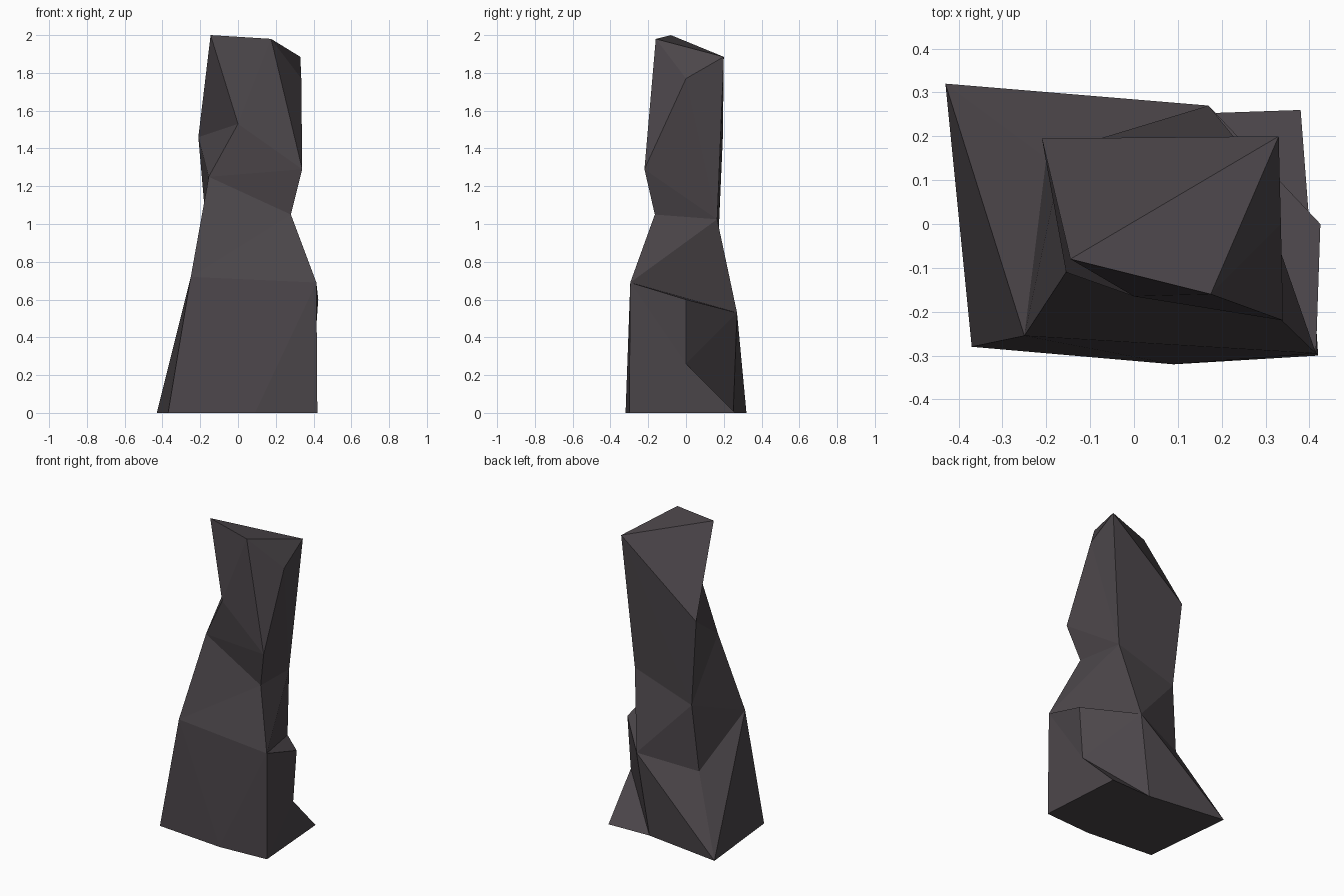
import bpy
import bmesh

cube = bpy.data.objects.get("Cube")
if cube:
    bpy.data.objects.remove(cube, do_unlink=True)

# One dark stone colour
stone = bpy.data.materials.new("dark stone")
stone.use_nodes = True
colour = (0.07, 0.06, 0.067, 1)
stone.diffuse_color = colour
stone.node_tree.nodes["Principled BSDF"].inputs["Base Color"].default_value = colour

# Corners of the rock, level by level
corners = {
    # foot
    "foot_right": (-.37, -.28, 0), "foot_front": (.09, -.32, 0),
    "foot_left": (.42, -.3, 0), "foot_back_left": (.38, .26, 0),
    "foot_back": (.09, .25, 0), "foot_back_right": (-.43, .32, 0),
    # lower block with its undercut back corner
    "notch": (.4, 0, .26), "overhang": (.425, 0, .6),
    "hip_back": (.17, .27, .53), "hip_back_right": (-.2, .15, .46),
    "hip_left": (.415, -.295, .69), "hip_right": (-.25, -.255, .72),
    # waist
    "waist_back_right": (-.16, .17, .89), "waist_back_left": (.255, .165, 1.025),
    "waist_left": (.28, -.165, 1.05), "waist_right": (-.155, -.11, 1.25),
    # shoulder
    "shoulder_left": (.34, -.22, 1.29), "shoulder_back": (-.21, .195, 1.46),
    "shoulder_front": (0, -.165, 1.53),
    # crown
    "side": (.335, 0, 1.77), "peak_back": (.33, .2, 1.885),
    "peak_left": (.175, -.16, 1.98), "peak_right": (-.145, -.08, 2),
}

# Facets fan out from a hub corner along the rim around it
fans = [
    ("peak_back", "peak_right peak_left side waist_back_left waist_back_right "
                  "shoulder_back peak_right"),
    ("shoulder_front", "peak_right peak_left shoulder_left waist_right "
                       "shoulder_back peak_right"),
    ("shoulder_left", "peak_left side waist_back_left waist_left waist_right"),
    ("waist_back_right", "waist_back_left hip_back hip_back_right hip_right "
                         "waist_right shoulder_back"),
    ("hip_left", "waist_back_left waist_left hip_right foot_front foot_left "
                 "notch overhang hip_back waist_back_left"),
    ("notch", "foot_left foot_back_left foot_back hip_back overhang"),
    ("hip_right", "waist_right waist_left"),
    ("hip_right", "foot_front foot_right foot_back_right hip_back_right"),
    ("foot_back_right", "hip_back_right hip_back foot_back"),
]

bm = bmesh.new()
verts = {name: bm.verts.new(place) for name, place in corners.items()}
for hub, rim in fans:
    rim = rim.split()
    for a, b in zip(rim, rim[1:]):
        bm.faces.new((verts[hub], verts[a], verts[b]))

# Flat underside
bm.faces.new([v for name, v in verts.items() if name.startswith("foot")])
bmesh.ops.recalc_face_normals(bm, faces=bm.faces)

mesh = bpy.data.meshes.new("rock_pillar")
bm.to_mesh(mesh)
bm.free()
mesh.materials.append(stone)
rock = bpy.data.objects.new("rock_pillar", mesh)
bpy.context.collection.objects.link(rock)
